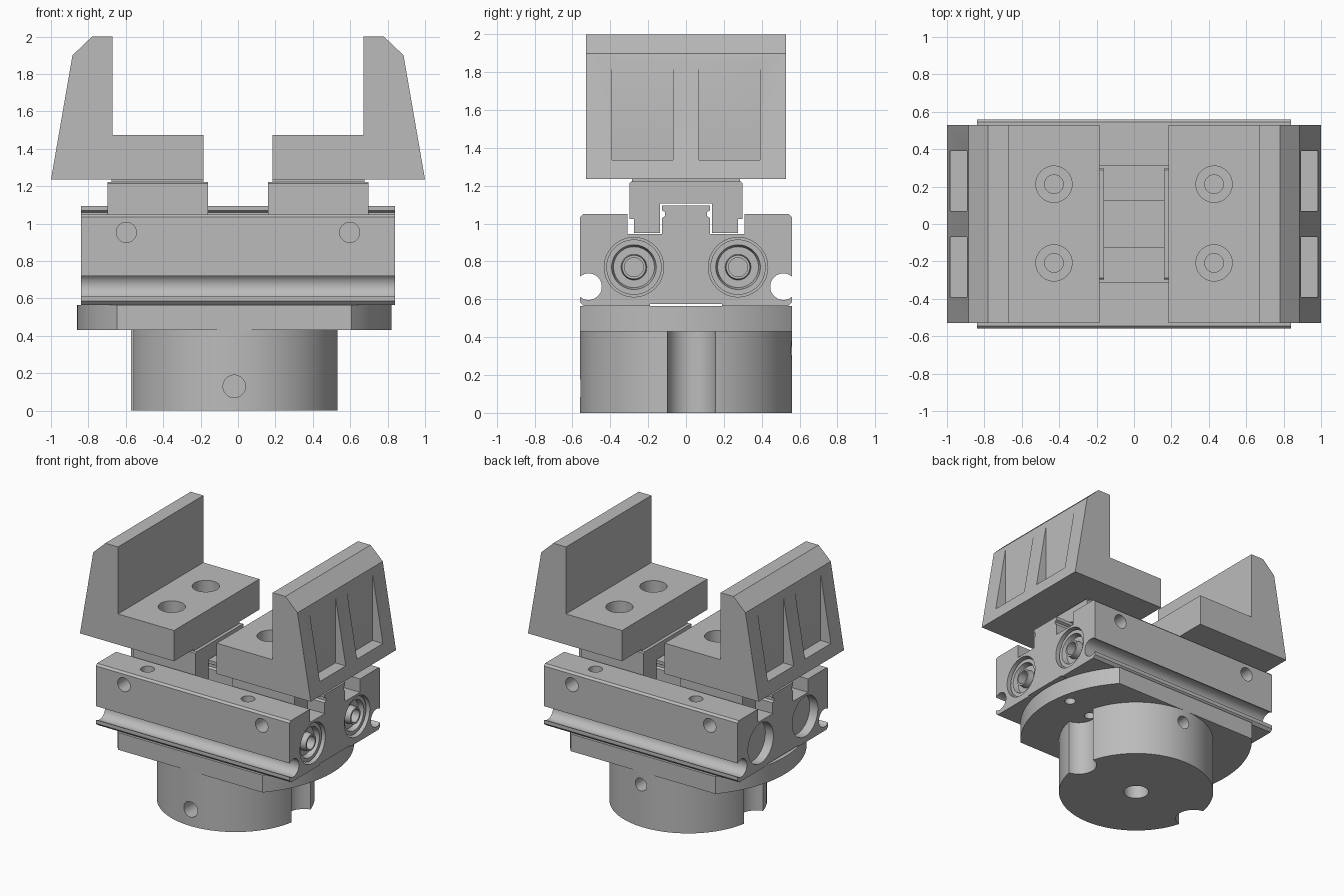
import bpy, bmesh, math
from mathutils import Matrix

cube = bpy.data.objects.get("Cube")
if cube:
    bpy.data.objects.remove(cube)

grey = bpy.data.materials.new("machined_grey")
grey.use_nodes = True
grey.diffuse_color = (0.5, 0.5, 0.5, 1)
grey.node_tree.nodes["Principled BSDF"].inputs["Base Color"].default_value = (0.5, 0.5, 0.5, 1)

PLACE = {"x": lambda p, t: (t, p[0], p[1]),
         "y": lambda p, t: (p[0], t, p[1]),
         "z": lambda p, t: (p[0], p[1], t)}


def finish(name, bm):
    bmesh.ops.recalc_face_normals(bm, faces=bm.faces)
    mesh = bpy.data.meshes.new(name)
    bm.to_mesh(mesh)
    bm.free()
    obj = bpy.data.objects.new(name, mesh)
    bpy.context.collection.objects.link(obj)
    mesh.materials.append(grey)
    return obj


def prism(name, pts, axis, a, b):
    """Extrude a closed profile along an axis from a to b."""
    bm = bmesh.new()
    ends = [[bm.verts.new(PLACE[axis](p, t)) for p in pts] for t in (a, b)]
    for ring in ends:
        bm.faces.new(ring)
    n = len(pts)
    for i in range(n):
        j = (i + 1) % n
        bm.faces.new((ends[0][i], ends[0][j], ends[1][j], ends[1][i]))
    return finish(name, bm)


def circle(cx, cy, r, n=48):
    return [(cx + r * math.cos(math.tau * i / n), cy + r * math.sin(math.tau * i / n))
            for i in range(n)]


def rect(x0, y0, x1, y1):
    return [(x0, y0), (x1, y0), (x1, y1), (x0, y1)]


def mirrored(half):
    return half + [(-x, y) for x, y in reversed(half)]


def activate(obj):
    bpy.ops.object.select_all(action="DESELECT")
    obj.select_set(True)
    bpy.context.view_layer.objects.active = obj


def cut(obj, cutters):
    """Subtract each (profile, axis, start, end) prism from the object."""
    activate(obj)
    for spec in cutters:
        tool = prism("cutter", *spec)
        tool.hide_render = True
        mod = obj.modifiers.new("cut", "BOOLEAN")
        mod.operation, mod.solver, mod.object = "DIFFERENCE", "EXACT", tool
        bpy.ops.object.modifier_apply(modifier=mod.name)
        bpy.data.objects.remove(tool)


def smooth(obj):
    activate(obj)
    bpy.ops.object.shade_smooth_by_angle(angle=math.radians(30))


SIDES = (-1, 1)
BX = -0.02  # centre of the round mount

# Round mounting boss with side notches and screw holes
boss = prism("mount_boss", circle(BX, 0, 0.56, 96), "z", 0, 0.43)
cut(boss, [(circle(BX + s * 0.57, s * 0.03, 0.13), "z", -0.1, 0.6) for s in SIDES]
    + [(circle(BX, 0, 0.09), "z", -0.1, 0.2),
       (circle(BX, 0.13, 0.06), "y", -0.7, -0.42),
       (circle(0, 0.33, 0.05), "y", 0.42, 0.7)])
smooth(boss)

# Round flange trimmed flat at front and back
arc = math.asin(0.56 / 0.84)
half = [(0.84 * math.cos(t), 0.84 * math.sin(t))
        for t in [arc * (i / 16 - 1) for i in range(33)]]
flange = prism("mount_flange", [(BX + x, y) for x, y in half] + [(BX - x, -y) for x, y in half],
               "z", 0.43, 0.565)
cut(flange, [(circle(BX + s * 0.735, s * 0.13, 0.04, 24), "z", 0.4, 0.53) for s in SIDES]
    + [(circle(BX + s * 0.49, s * 0.06, 0.04, 24), "z", 0.4, 0.53) for s in SIDES])
smooth(flange)

# Main body with the slide slots, centre rail and undercuts
body = prism("gripper_body", mirrored([
    (0.19, 0.575), (0.19, 0.565), (0.54, 0.565), (0.56, 0.585), (0.56, 1.035), (0.545, 1.05),
    (0.31, 1.05), (0.31, 0.945), (0.127, 0.945), (0.127, 1.03), (0.11, 1.04),
    (0.11, 1.06), (0.127, 1.07), (0.127, 1.095)]), "x", -0.84, 0.84)
holes = []
for s in SIDES:
    holes.append((circle(s * 0.515, 0.667, 0.07), "x", -1, 1))          # side groove
    holes.append((circle(s * 0.275, 0.77, 0.157, 64), "x", 0.72, 1))    # open bores
    holes.append((circle(s * 0.275, 0.77, 0.157, 64), "x", -1, -0.77))  # capped bores
    for e in SIDES:
        holes.append((circle(e * 0.597, 0.953, 0.054, 32), "y", s * 0.6, s * 0.42))
    for x in (0.49, -0.38):
        holes.append((circle(s * x, s * 0.42, 0.05, 32), "z", 0.85, 1.2))
cut(body, holes)
smooth(body)

# Turned end plugs in the open bores
for s, label in ((-1, "front"), (1, "back")):
    bm = bmesh.new()
    outline = [(0.7, 0.146), (0.815, 0.146), (0.815, 0.118), (0.775, 0.108), (0.775, 0.068),
               (0.825, 0.063), (0.825, 0.05), (0.74, 0.05), (0.74, 0)]
    verts = [bm.verts.new((x, r, 0)) for x, r in outline]
    edges = [bm.edges.new(pair) for pair in zip(verts, verts[1:])]
    bmesh.ops.spin(bm, geom=verts + edges, axis=(1, 0, 0), cent=(0, 0, 0),
                   angle=math.tau, steps=48, use_duplicate=False)
    bmesh.ops.remove_doubles(bm, verts=bm.verts, dist=0.0005)
    bmesh.ops.transform(bm, matrix=Matrix.Translation((0, s * 0.275, 0.77)), verts=bm.verts)
    smooth(finish(label + "_end_plug", bm))

for s, label in ((-1, "right"), (1, "left")):
    # Sliding carrier straddling the centre rail
    prism(label + "_carrier", mirrored([
        (0.137, 1.105), (0.137, 0.95), (0.275, 0.95), (0.275, 1.025), (0.298, 1.025),
        (0.298, 1.215), (0.29, 1.222)]), "x", s * 0.16, s * 0.697)
    prism(label + "_carrier_pad", rect(s * 0.185, -0.285, s * 0.675, 0.285), "z", 1.2, 1.236)

    # L-shaped jaw with two counterbored holes and two pockets
    jaw = prism(label + "_jaw", [(s * x, z) for x, z in (
        (0.185, 1.235), (1, 1.235), (0.885, 1.9), (0.78, 2), (0.67, 2),
        (0.67, 1.475), (0.185, 1.475))], "y", -0.528, 0.528)
    tools = []
    for y in (-0.208, 0.213):
        tools.append((circle(s * 0.428, y, 0.097), "z", 1.35, 1.6))
        tools.append((circle(s * 0.428, y, 0.05, 32), "z", 1.1, 1.4))
    for t in SIDES:
        tools.append((rect(s * 0.892, t * 0.07, s * 1.2, t * 0.39), "z", 1.335, 1.95))
    cut(jaw, tools)
    smooth(jaw)
